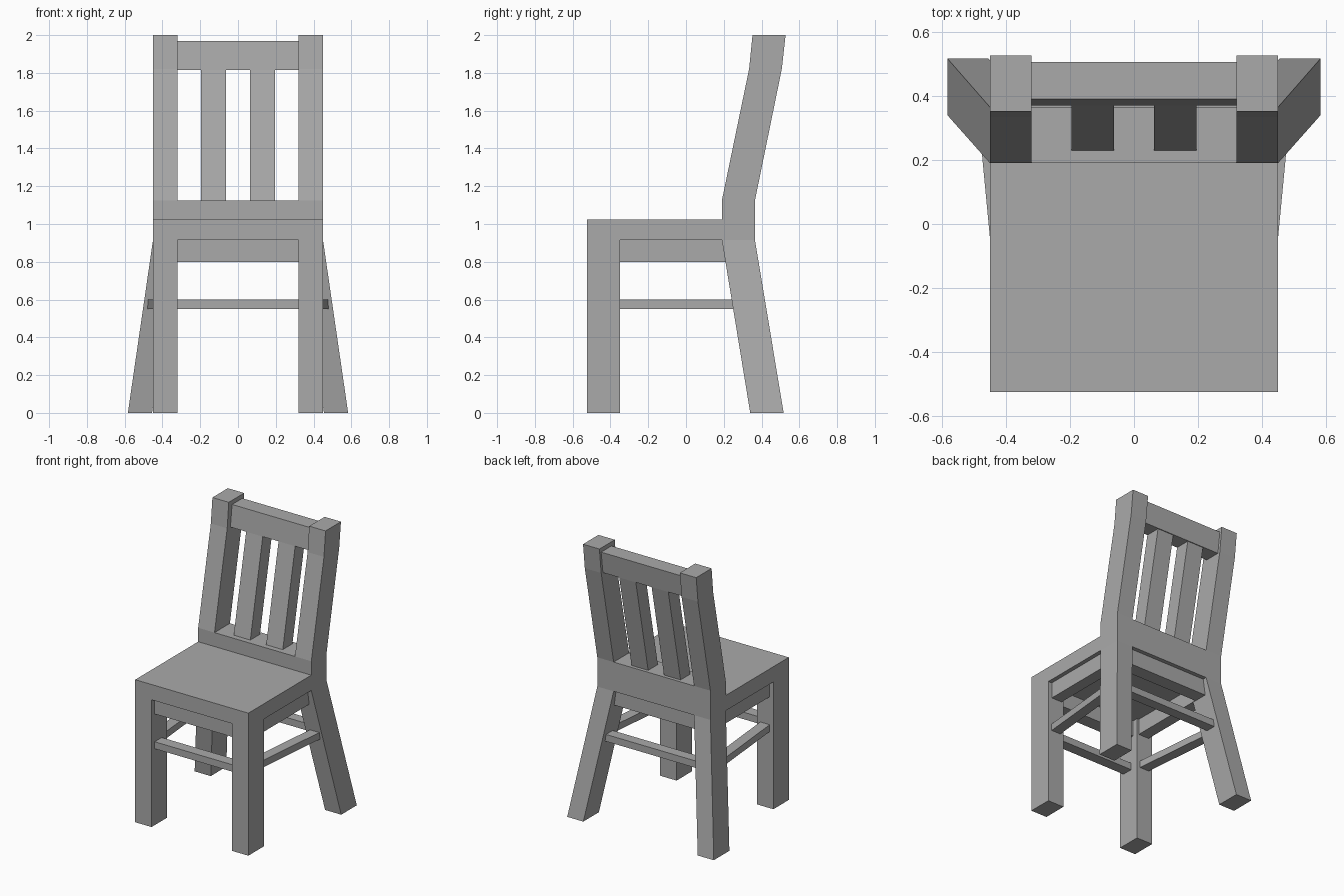
import bpy
import bmesh

if "Cube" in bpy.data.objects:
    bpy.data.objects.remove(bpy.data.objects["Cube"], do_unlink=True)

GREY = (0.4, 0.4, 0.4, 1)
grey = bpy.data.materials.new("plain grey")
grey.use_nodes = True
grey.diffuse_color = GREY
grey.node_tree.nodes["Principled BSDF"].inputs["Base Color"].default_value = GREY


def loft(name, rings, mirror=False):
    """Join four-cornered rings into a closed bar, optionally mirrored in x."""
    bm = bmesh.new()
    loops = [[bm.verts.new(p) for p in ring] for ring in rings]
    for a, b in zip(loops, loops[1:]):
        for i in range(4):
            j = (i + 1) % 4
            bm.faces.new((a[i], a[j], b[j], b[i]))
    bm.faces.new(loops[0])
    bm.faces.new(loops[-1])
    bmesh.ops.recalc_face_normals(bm, faces=bm.faces)
    mesh = bpy.data.meshes.new(name)
    bm.to_mesh(mesh)
    bm.free()
    mesh.materials.append(grey)
    obj = bpy.data.objects.new(name, mesh)
    bpy.context.collection.objects.link(obj)
    if mirror:
        mod = obj.modifiers.new("mirror", 'MIRROR')
        mod.use_mirror_merge = False
    return obj


def level(x0, x1, y0, y1, z):
    return [(x0, y0, z), (x1, y0, z), (x1, y1, z), (x0, y1, z)]


def upright(x0, x1, y, z):
    return [(x0, y, z[0]), (x1, y, z[0]), (x1, y, z[1]), (x0, y, z[1])]


def box(name, x, y, z, mirror=False):
    return loft(name, [level(*x, *y, h) for h in z], mirror)


LEG = (0.32, 0.45)
APRON = (0.80, 0.915)
STRETCHER = (0.55, 0.60)
SEAT_BASE, SEAT_TOP, RAIL_TOP = 0.915, 1.025, 1.125

# Seat and the solid rail behind it
box("seat", (-0.45, 0.45), (-0.525, 0.19), (SEAT_BASE, SEAT_TOP))
box("lower_back_rail", (-0.45, 0.45), (0.19, 0.365), (SEAT_BASE, RAIL_TOP))

# Legs: straight at the front, splayed at the back
box("front_legs", LEG, (-0.525, -0.35), (0, SEAT_BASE), True)
loft("back_legs", [level(0.455, 0.583, 0.34, 0.517, 0),
                   level(*LEG, 0.19, 0.365, SEAT_BASE)], True)

# Back posts bend backward, then straighten near the top
loft("back_posts", [level(*LEG, 0.19, 0.365, RAIL_TOP),
                    level(*LEG, 0.334, 0.507, 1.82),
                    level(*LEG, 0.352, 0.527, 2.0)], True)

# Slats and top rail
loft("back_slats", [level(0.063, 0.195, 0.23, 0.34, RAIL_TOP),
                    level(0.063, 0.195, 0.371, 0.481, 1.815)], True)
loft("top_rail", [level(-0.32, 0.32, 0.371, 0.487, 1.815),
                  level(-0.32, 0.32, 0.39, 0.507, 1.97)])

# Aprons under the seat
box("front_apron", (-0.33, 0.33), (-0.49, -0.39), APRON)
box("back_apron", (-0.35, 0.35), (0.235, 0.335), APRON)
box("side_aprons", (0.335, 0.42), (-0.36, 0.24), APRON, True)

# Stretchers between the legs
box("front_stretcher", (-0.33, 0.33), (-0.49, -0.41), STRETCHER)
box("back_stretcher", (-0.39, 0.39), (0.31, 0.385), STRETCHER)
loft("side_stretchers", [upright(0.345, 0.42, -0.36, STRETCHER),
                         upright(0.405, 0.48, 0.27, STRETCHER)], True)
